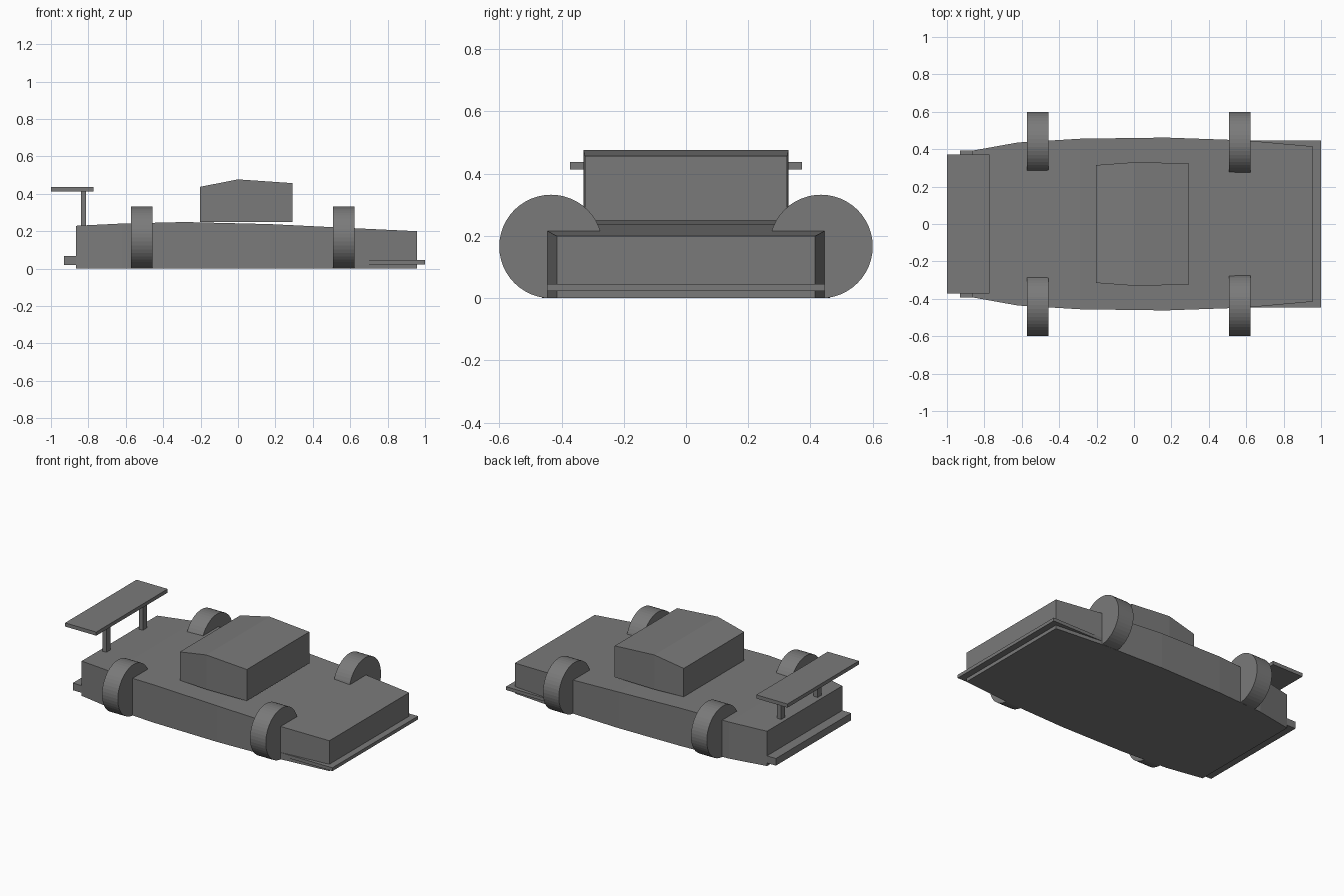
import bpy, bmesh
from math import pi
from mathutils import Matrix

if "Cube" in bpy.data.objects:
    bpy.data.objects.remove(bpy.data.objects["Cube"])

# One dark grey for every part
grey = bpy.data.materials.new("dark_grey")
grey.diffuse_color = (0.195, 0.195, 0.195, 1)
grey.use_nodes = True
grey.node_tree.nodes["Principled BSDF"].inputs["Base Color"].default_value = grey.diffuse_color


def finish(name, bm):
    bmesh.ops.recalc_face_normals(bm, faces=bm.faces[:])
    mesh = bpy.data.meshes.new(name)
    bm.to_mesh(mesh)
    bm.free()
    mesh.materials.append(grey)
    obj = bpy.data.objects.new(name, mesh)
    bpy.context.collection.objects.link(obj)
    return obj


def loft(name, bottom, sections):
    """Skin rectangular sections given as (x, half width, top z)."""
    bm = bmesh.new()
    rings = [[bm.verts.new(p) for p in ((x, -w, bottom), (x, w, bottom), (x, w, top), (x, -w, top))]
             for x, w, top in sections]
    for a, b in zip(rings, rings[1:]):
        for i in range(4):
            j = (i + 1) % 4
            bm.faces.new((a[i], a[j], b[j], b[i]))
    bm.faces.new(rings[0])
    bm.faces.new(rings[-1])
    return finish(name, bm)


def box(name, x, y, z):
    """Box from (min, max) ranges."""
    bm = bmesh.new()
    bmesh.ops.create_cube(bm, size=1)
    for v in bm.verts:
        v.co = [(r[0] + r[1]) / 2 + c * (r[1] - r[0]) for r, c in zip((x, y, z), v.co)]
    return finish(name, bm)


# Long tapered hull
loft("body", 0.0, [(-0.865, 0.392, 0.229), (-0.62, 0.436, 0.241), (-0.285, 0.456, 0.249),
                   (0.17, 0.462, 0.238), (0.60, 0.447, 0.217), (0.957, 0.415, 0.20)])

# Cabin with a single roof ridge
loft("cabin", 0.25, [(-0.204, 0.315, 0.437), (0.0, 0.33, 0.477), (0.292, 0.325, 0.457)])

# Front lip and rear bumper
box("front_splitter", (0.62, 1.0), (-0.446, 0.446), (0.023, 0.045))
box("rear_bumper", (-0.93, -0.80), (-0.392, 0.392), (0.02, 0.067))

# Rear wing on two struts
box("rear_wing", (-1.0, -0.773), (-0.372, 0.372), (0.413, 0.437))
for side, label in ((-1, "right"), (1, "left")):
    y = side * 0.19
    box(f"wing_strut_{label}", (-0.84, -0.812), (y - 0.02, y + 0.02), (0.20, 0.42))

# Wheels: discs whose axes run along x
R = 0.1663
for end, x in (("rear", -0.514), ("front", 0.565)):
    for side, label in ((-1, "right"), (1, "left")):
        bm = bmesh.new()
        place = Matrix.Translation((x, side * (0.6 - R), R)) @ Matrix.Rotation(pi / 2, 4, 'Y')
        bmesh.ops.create_cone(bm, cap_ends=True, segments=48, radius1=R, radius2=R,
                              depth=0.115, matrix=place)
        finish(f"wheel_{end}_{label}", bm)
